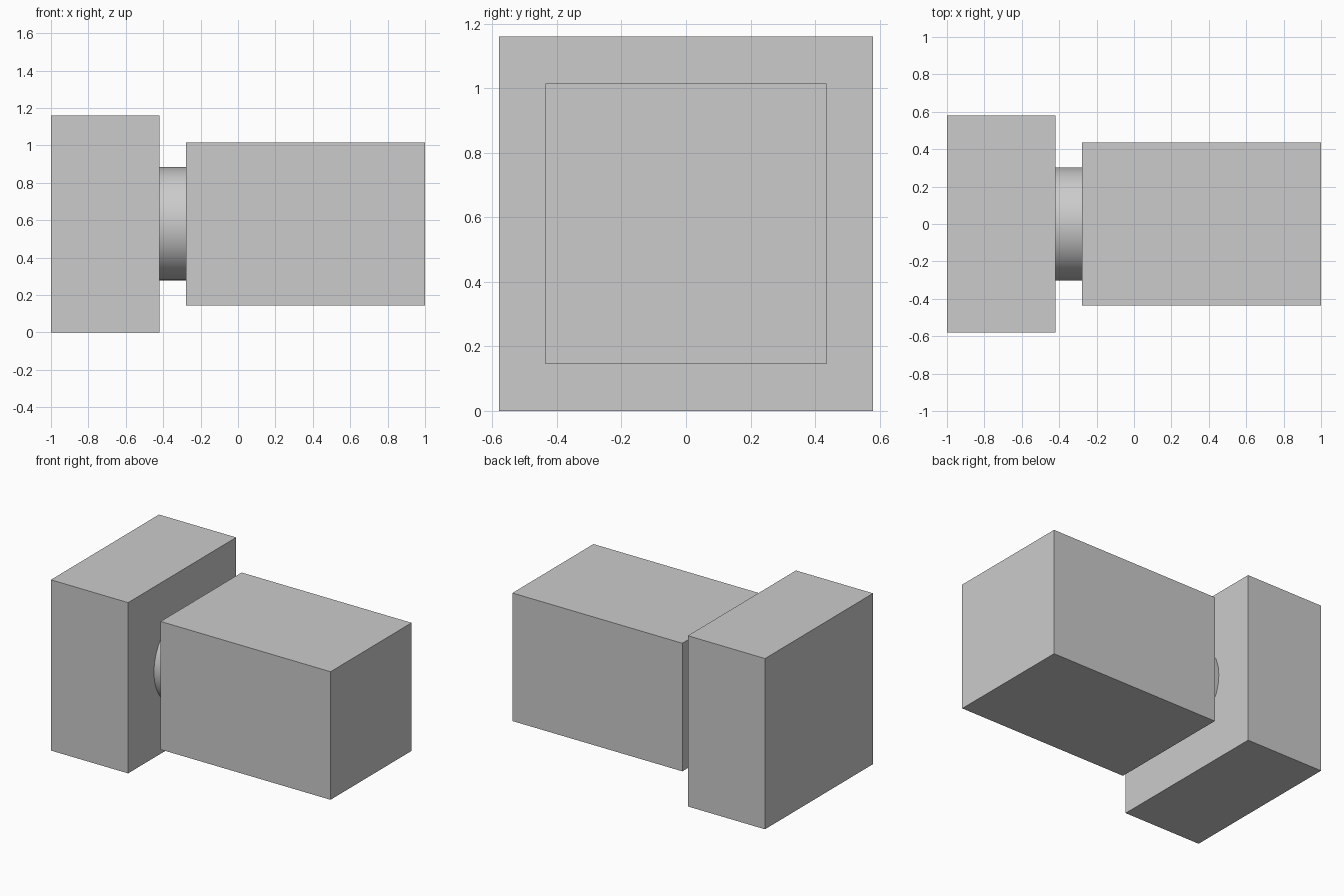
import bpy
import math

cube = bpy.data.objects.get("Cube")
if cube:
    bpy.data.objects.remove(cube, do_unlink=True)

AXIS_Z = 0.58  # shared centre line of all parts

grey = bpy.data.materials.new("light_grey")
grey.use_nodes = True
colour = (0.6, 0.6, 0.6, 1)
grey.diffuse_color = colour
grey.node_tree.nodes["Principled BSDF"].inputs["Base Color"].default_value = colour


def block(name, x0, x1, width):
    """Square block along x, centred on the shared axis."""
    bpy.ops.mesh.primitive_cube_add(size=1, location=((x0 + x1) / 2, 0, AXIS_Z))
    obj = bpy.context.object
    obj.name = name
    obj.scale = (x1 - x0, width, width)
    bpy.ops.object.transform_apply(location=False, rotation=False, scale=True)
    obj.data.materials.append(grey)


# Wide head and long body
block("head_block", -1, -0.42, 1.16)
block("body_block", -0.277, 1, 0.87)

# Round neck joining the two blocks
bpy.ops.mesh.primitive_cylinder_add(
    vertices=32, radius=0.303, depth=0.143,
    location=(-0.3485, 0, AXIS_Z), rotation=(0, math.pi / 2, 0))
neck = bpy.context.object
neck.name = "neck"
neck.data.materials.append(grey)
bpy.ops.object.shade_smooth_by_angle(angle=math.radians(30))
